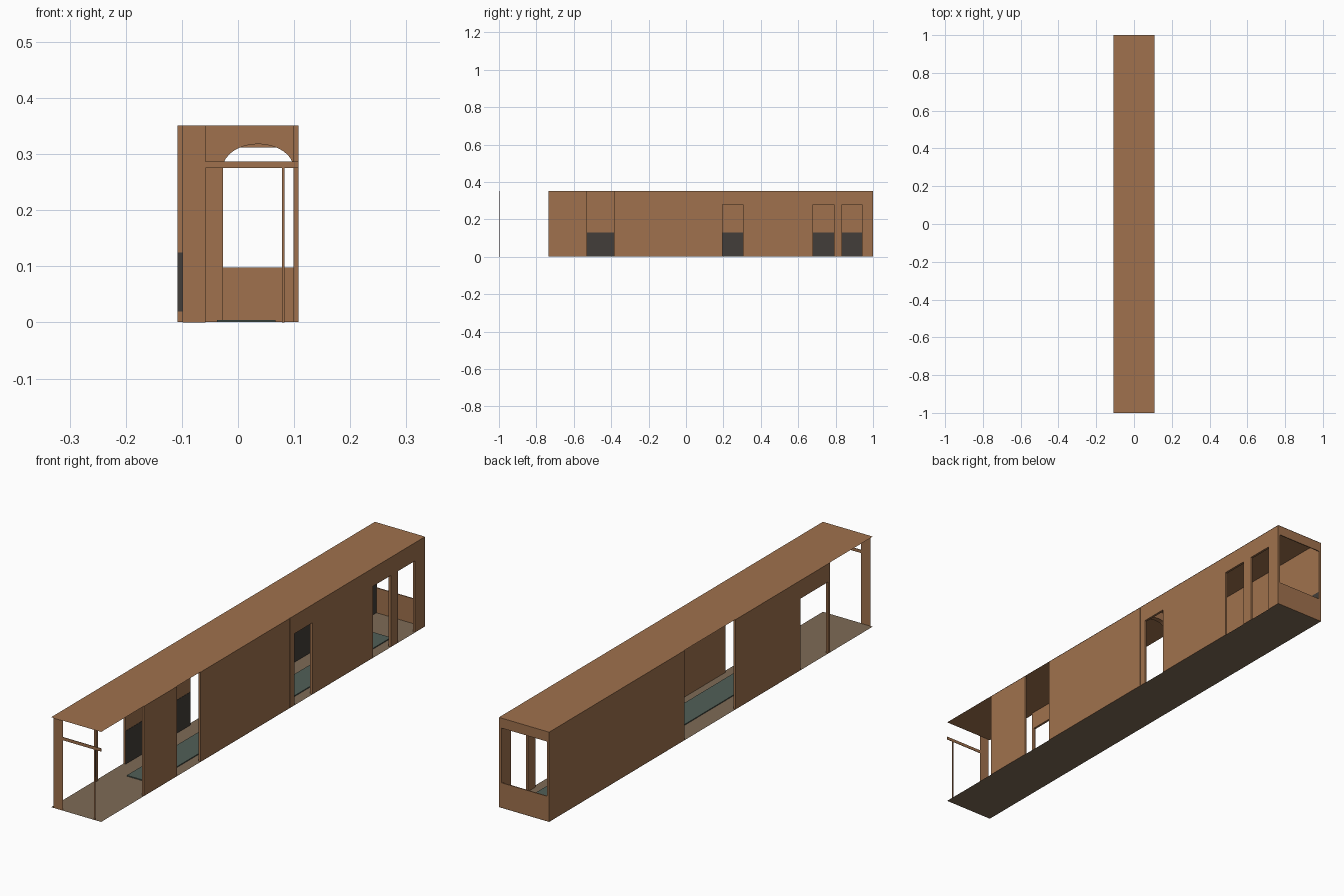
import bpy, bmesh, math
from mathutils import Vector

cube = bpy.data.objects.get("Cube")
if cube:
    bpy.data.objects.remove(cube, do_unlink=True)


def material(name, rgb):
    m = bpy.data.materials.new(name)
    m.use_nodes = True
    m.diffuse_color = (*rgb, 1)
    node = next(n for n in m.node_tree.nodes if n.type == 'BSDF_PRINCIPLED')
    node.inputs["Base Color"].default_value = (*rgb, 1)
    node.inputs["Roughness"].default_value = 0.8
    return m


brown = material("wood_brown", (0.35, 0.167, 0.075))
beige = material("floor_beige", (0.21, 0.147, 0.093))
teal = material("carpet_teal", (0.083, 0.115, 0.095))
charcoal = material("wainscot_charcoal", (0.055, 0.048, 0.041))

W, H, T = 0.108, 0.351, 0.009      # half width, wall height, wall thickness
BASE, DOOR = 0.0005, 0.28          # wall foot, door head


def finish(bm, name, mat):
    bmesh.ops.recalc_face_normals(bm, faces=bm.faces)
    me = bpy.data.meshes.new(name)
    bm.to_mesh(me)
    bm.free()
    me.materials.append(mat)
    ob = bpy.data.objects.new(name, me)
    bpy.context.collection.objects.link(ob)
    return ob


def box(name, xs, ys, zs, mat=brown):
    bm = bmesh.new()
    bmesh.ops.create_cube(bm, size=1)
    for v in bm.verts:
        v.co = Vector([(r[0] + r[1]) / 2 + c * (r[1] - r[0])
                       for c, r in zip(v.co, (xs, ys, zs))])
    return finish(bm, name, mat)


def sheet(name, z, mat):
    bm = bmesh.new()
    bm.faces.new([bm.verts.new((x, y, z)) for x, y in
                  ((-W, -1), (W, -1), (W, 1), (-W, 1))])
    return finish(bm, name, mat)


# Roof and floor sheets, aisle carpet
sheet("roof", 0.352, brown)
sheet("floor", 0, beige)
box("carpet", (-0.037, 0.067), (-0.634, 0.85), (BASE, 0.004), teal)

# Left side wall, with full-height panels and lintels over the doors
left = (W - T, W)
for i, ys in enumerate([(-0.735, -0.53), (-0.385, -0.145), (-0.145, 0.165),
                        (0.167, 0.195), (0.305, 0.68), (0.79, 0.835), (0.94, 1)]):
    box(f"left_wall_{i}", left, ys, (BASE, H))
for i, ys in enumerate([(0.195, 0.305), (0.68, 0.79), (0.835, 0.94)]):
    box(f"left_door_lintel_{i}", left, ys, (DOOR, H))

# Right side wall with dark lower lining on its inner face
right = (-W, T - W)
for i, ys in enumerate([(-0.554, -0.152), (0.183, 1)]):
    box(f"right_wall_{i}", right, ys, (BASE, H))
    box(f"wainscot_{i}", (T - W, T - W + 0.001), (ys[0], ys[1] - 0.003),
        (BASE, 0.13), charcoal)
box("right_door_jamb", right, (-0.735, -0.723), (BASE, H))
box("right_door_lintel", right, (-0.723, -0.554), (DOOR, H))
box("jamb_kick_plate", right, (-0.736, -0.735), (0.02, 0.125), charcoal)

# Open front platform: wide post, cross bar and slim pole
front = (-1, -0.998)
box("front_post", (T - W, -0.058), front, (0, H))
box("front_bar", (-0.058, W), front, (0.275, 0.287))
box("front_pole", (0.078, 0.083), front, (0, 0.275))

# Rear end frame around one wide window
rear = (0.996, 1)
box("rear_apron", (-W + T, W - T), rear, (BASE, 0.098))
box("rear_header", (-W + T, W - T), rear, (0.312, H))

# Cross partition with an arched passage
x0, x1, spring, top = -0.027, W - T, 0.275, 0.318
mid, rad = (x0 + x1) / 2, (x1 - x0) / 2
outline = [(T - W, BASE), (x0, BASE)]
for i in range(17):
    a = math.pi * (1 - i / 16)
    outline.append((mid + rad * math.cos(a), spring + (top - spring) * math.sin(a)))
outline += [(x1, BASE), (W - 0.001, BASE), (W - 0.001, H), (T - W, H)]
bm = bmesh.new()
face = bm.faces.new([bm.verts.new((x, 0.17, z)) for x, z in outline])
grown = bmesh.ops.extrude_face_region(bm, geom=[face])
bmesh.ops.translate(bm, vec=(0, 0.02, 0),
                    verts=[g for g in grown["geom"] if isinstance(g, bmesh.types.BMVert)])
finish(bm, "arched_partition", brown)
# Outer stile closing the right wall beside the partition
box("right_joint_stile", right, (0.165, 0.183), (BASE, H))
